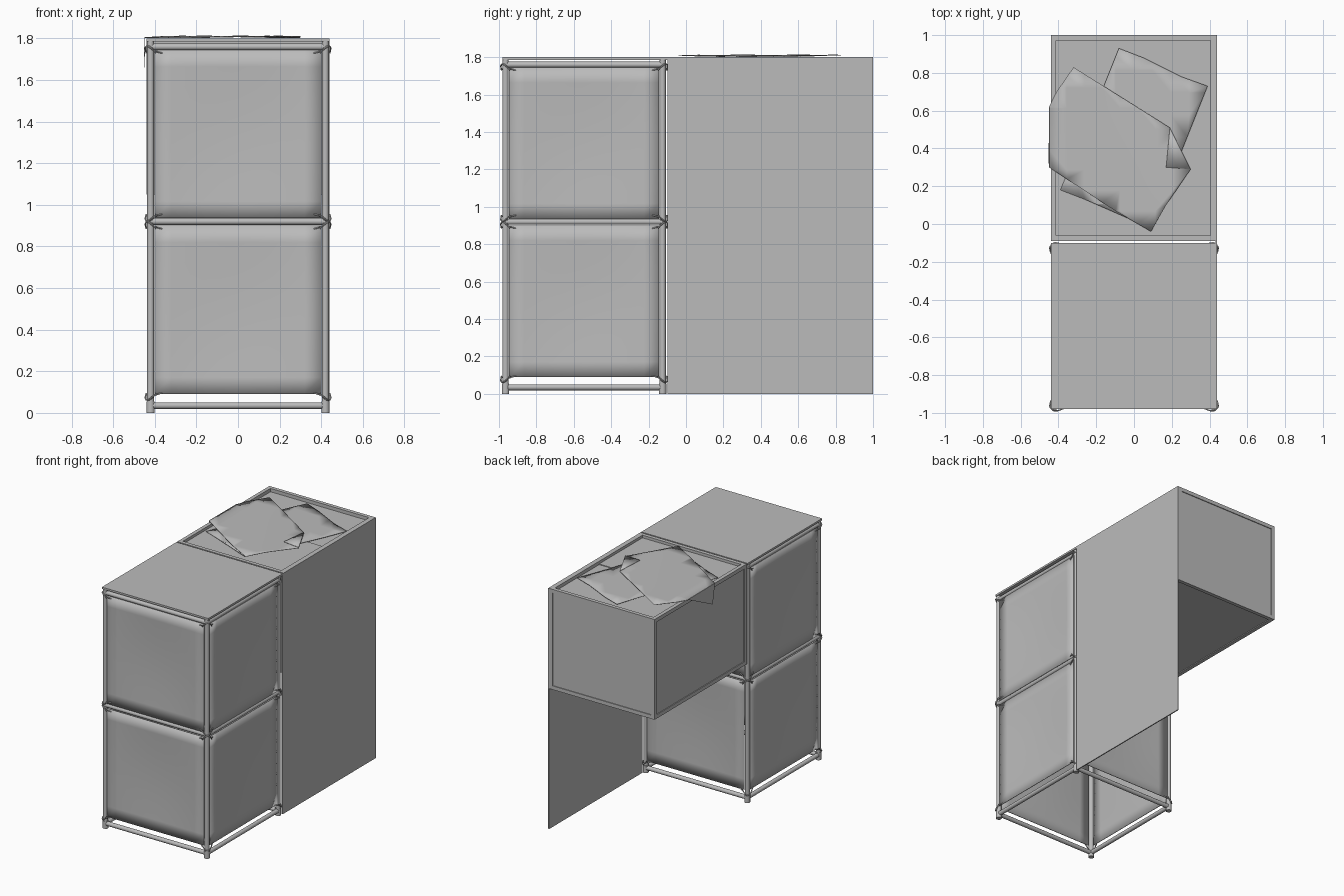
import bpy, bmesh, math
from mathutils import Vector, Matrix

if "Cube" in bpy.data.objects:
    bpy.data.objects.remove(bpy.data.objects["Cube"])

grey = bpy.data.materials.new("plain_grey")
grey.diffuse_color = (0.5, 0.5, 0.5, 1)
grey.use_nodes = True
grey.node_tree.nodes["Principled BSDF"].inputs["Base Color"].default_value = grey.diffuse_color


def finish(name, bm, smooth=False):
    mesh = bpy.data.meshes.new(name)
    bm.to_mesh(mesh)
    bm.free()
    for p in mesh.polygons:
        p.use_smooth = smooth
    mesh.materials.append(grey)
    ob = bpy.data.objects.new(name, mesh)
    bpy.context.collection.objects.link(ob)
    if smooth:
        bpy.ops.object.select_all(action='DESELECT')
        bpy.context.view_layer.objects.active = ob
        ob.select_set(True)
        bpy.ops.object.shade_smooth_by_angle(angle=math.radians(40))
    return ob


def add_box(bm, lo, hi):
    lo, hi = Vector(lo), Vector(hi)
    m = Matrix.Translation((lo + hi) / 2) @ Matrix.Diagonal((*(hi - lo), 1))
    bmesh.ops.create_cube(bm, size=1, matrix=m)


def box(name, lo, hi):
    bm = bmesh.new()
    add_box(bm, lo, hi)
    return finish(name, bm)


def add_tube(bm, a, b, r):
    a, b = Vector(a), Vector(b)
    d = b - a
    m = Matrix.Translation((a + b) / 2) @ d.to_track_quat('Z', 'Y').to_matrix().to_4x4()
    bmesh.ops.create_cone(bm, cap_ends=True, segments=14, radius1=r, radius2=r,
                          depth=d.length, matrix=m)


# --- Front cabinet: square tube frame, each side is the same face turned ---
HALF = 0.42
CENTRE = Vector((0, -0.545, 0))
LEVELS = (0.035, 0.92, 1.76)
SIDES = ("front", "right", "back", "left")


def on_side(k, u, n, z):
    """u runs along side k, n points out of it from the frame plane."""
    p = Vector((u, -HALF - n, z))
    return Matrix.Rotation(k * math.pi / 2, 3, 'Z') @ p + CENTRE


posts, rails, feet = bmesh.new(), bmesh.new(), bmesh.new()
for k in range(4):
    add_tube(posts, on_side(k, HALF, 0, 0), on_side(k, HALF, 0, 1.785), 0.017)
    add_tube(feet, on_side(k, HALF, 0, 0), on_side(k, HALF, 0, 0.055), 0.02)
    for z in LEVELS:
        add_tube(rails, on_side(k, -HALF, 0, z), on_side(k, HALF, 0, z), 0.016)
finish("frame_posts", posts, True)
finish("frame_rails", rails, True)
finish("frame_feet", feet, True)

# Slightly slack cloth panels, two on each side
for k, side in enumerate(SIDES):
    for label, z0, z1 in (("lower", 0.09, 0.90), ("upper", 0.936, 1.745)):
        bm = bmesh.new()
        bmesh.ops.create_grid(bm, x_segments=10, y_segments=10, size=1)
        for v in bm.verts:
            s, t = v.co.x, v.co.y
            sag = 0.014 * math.cos(s * math.pi / 2) * math.cos(t * math.pi / 2)
            v.co = on_side(k, s * 0.401, 0.008 - sag, (z0 + z1) / 2 + t * (z1 - z0) / 2)
        bmesh.ops.recalc_face_normals(bm, faces=bm.faces)
        ob = finish(f"{side}_{label}_panel", bm, True)
        sol = ob.modifiers.new("thickness", 'SOLIDIFY')
        sol.thickness = 0.005
        sol.offset = 0

# Cord ties at every panel corner
curve = bpy.data.curves.new("corner_ties", 'CURVE')
curve.dimensions = '3D'
curve.bevel_depth = 0.0035
curve.bevel_resolution = 1
curve.resolution_u = 4
TIE = ((0.055, 0.035, 0.008), (0.02, 0.028, 0.024), (-0.008, 0.004, 0.027),
       (-0.027, 0.0, 0.0), (-0.022, 0.035, -0.024))
for k in range(4):
    for z, sv in ((0.06, 1), (0.92, -1), (0.92, 1), (1.765, -1)):
        for su in (-1, 1):
            sp = curve.splines.new('NURBS')
            sp.points.add(len(TIE) - 1)
            sp.use_endpoint_u = True
            sp.order_u = 3
            for pt, (u, v, n) in zip(sp.points, TIE):
                pt.co = (*on_side(k, su * (HALF - u), n, z + sv * v), 1)
curve.materials.append(grey)
bpy.context.collection.objects.link(bpy.data.objects.new("corner_ties", curve))

box("cabinet_top", (-0.44, -0.98, 1.786), (0.44, -0.10, 1.80))

# --- Rear hanging box: bars along its edges with recessed sheets ---
X0, X1, Y0, Y1, Z0, Z1, W = -0.44, 0.432, -0.09, 1.0, 1.05, 1.80, 0.028
bars = bmesh.new()
for z in (Z0, Z1 - W):
    for x in (X0, X1 - W):
        add_box(bars, (x, Y0, z), (x + W, Y1, z + W))
    for y in (Y0, Y1 - W):
        add_box(bars, (X0 + W, y, z), (X1 - W, y + W, z + W))
for x in (X0, X1 - W):
    for y in (Y0, Y1 - W):
        add_box(bars, (x, y, Z0 + W), (x + W, y + W, Z1 - W))
finish("box_edge_bars", bars)
R = 0.006
box("box_back_sheet", (X0 + W, Y1 - W, Z0 + W), (X1 - W, Y1 - R, Z1 - W))
box("box_front_sheet", (X0 + W, Y0 + R, Z0 + W), (X1 - W, Y0 + W, Z1 - W))
box("box_left_sheet", (X0 + R, Y0 + W, Z0 + W), (X0 + W, Y1 - W, Z1 - W))
box("box_bottom_sheet", (X0 + W, Y0 + W, Z0 + R), (X1 - W, Y1 - W, Z0 + W))
box("box_tray_floor", (X0 + W, Y0 + W, 1.755), (X1 - W, Y1 - W, 1.775))
box("tray_floor_sheet", (X0 + W, Y0 + W, 1.775), (X1 - W, 0.45, 1.78))

# Full-height side board
box("side_board", (0.432, -0.10, 0), (0.44, 1.0, 1.80))


# --- Loose paper sheets lying on the tray ---
def sheet(name, outline, height, cuts=8):
    bm = bmesh.new()
    bm.faces.new([bm.verts.new((x, y, 0)) for x, y in outline])
    for axis in (0, 1):
        vals = [p[axis] for p in outline]
        for i in range(1, cuts):
            co, no = Vector(), Vector()
            co[axis] = min(vals) + (max(vals) - min(vals)) * i / cuts
            no[axis] = 1
            bmesh.ops.bisect_plane(bm, geom=bm.verts[:] + bm.edges[:] + bm.faces[:],
                                   plane_co=co, plane_no=no)
    for v in bm.verts:
        v.co.z = height(v.co.x, v.co.y)
    bmesh.ops.recalc_face_normals(bm, faces=bm.faces)
    ob = finish(name, bm, True)
    sol = ob.modifiers.new("thickness", 'SOLIDIFY')
    sol.thickness = 0.003
    return ob


sheet("lower_paper", [(-0.08, 0.93), (0.05, 0.88), (0.25, 0.78), (0.39, 0.73), (0.25, 0.38),
                      (0.06, -0.01), (-0.26, 0.13), (-0.39, 0.18), (-0.16, 0.73)],
      lambda x, y: 1.793 + 0.006 * math.sin(6 * x + 4 * y))


def top_wave(x, y):
    return 1.809 + 0.004 * math.sin(9 * x + 5 * y)


sheet("upper_paper", [(-0.32, 0.83), (0.19, 0.51), (0.30, 0.29), (0.17, 0.10), (0.09, -0.04),
                      (-0.10, 0.07), (-0.45, 0.30), (-0.45, 0.62), (-0.41, 0.70)], top_wave)
sheet("folded_paper_corner", [(0.19, 0.51), (0.17, 0.30), (0.30, 0.29)],
      lambda x, y: top_wave(x, y) + 0.005, 2)

# Corner of the upper paper hanging over the left edge
bm = bmesh.new()
bm.faces.new([bm.verts.new(p) for p in ((-0.45, 0.30, top_wave(-0.45, 0.30)),
                                        (-0.45, 0.62, top_wave(-0.45, 0.62)),
                                        (-0.452, 0.33, 1.66))])
flap = finish("hanging_paper_corner", bm)
flap.modifiers.new("thickness", 'SOLIDIFY').thickness = 0.003
